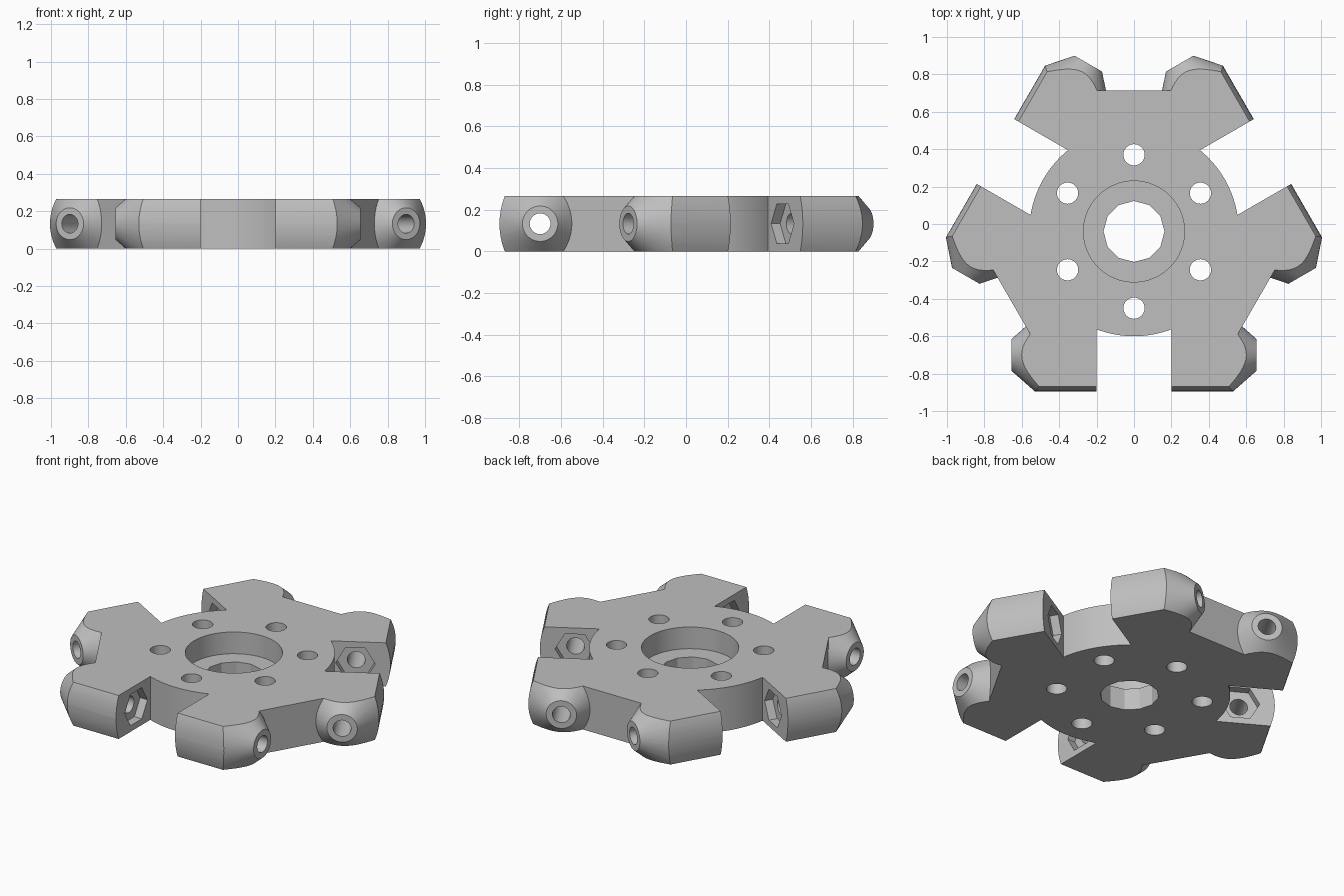
import bpy
import bmesh
from math import cos, sin, pi, radians
from mathutils import Matrix

if "Cube" in bpy.data.objects:
    bpy.data.objects.remove(bpy.data.objects["Cube"], do_unlink=True)

HEIGHT = 0.266
MID = HEIGHT / 2
HUB = Matrix.Translation((0, -0.04, MID))    # centre of the wheel, half way up
AXLE = 0.66                                  # distance of roller axles from hub
SLOT_HALF = 0.2
LUG_END, LUG_RADIUS, LUG_SLOPE = 0.655, 0.085, 0.88


def ngon(count, radius, start=0.0):
    return [(radius * cos(start + 2 * pi * i / count),
             radius * sin(start + 2 * pi * i / count)) for i in range(count)]


def finish(name, bm, matrix):
    bmesh.ops.recalc_face_normals(bm, faces=bm.faces)
    mesh = bpy.data.meshes.new(name)
    bm.to_mesh(mesh)
    bm.free()
    mesh.transform(HUB @ matrix)
    obj = bpy.data.objects.new(name, mesh)
    bpy.context.collection.objects.link(obj)
    return obj


def prism(name, points, low, high, matrix=Matrix()):
    bm = bmesh.new()
    base = bm.faces.new([bm.verts.new((x, y, low)) for x, y in points])
    top = bmesh.ops.extrude_face_region(bm, geom=[base])["geom"]
    verts = [v for v in top if isinstance(v, bmesh.types.BMVert)]
    bmesh.ops.translate(bm, verts=verts, vec=(0, 0, high - low))
    return finish(name, bm, matrix)


def cone(name, radius1, radius2, low, high, matrix):
    bm = bmesh.new()
    bmesh.ops.create_cone(bm, cap_ends=True, segments=64, radius1=radius1,
                          radius2=radius2, depth=high - low,
                          matrix=Matrix.Translation((0, 0, (low + high) / 2)))
    return finish(name, bm, matrix)


def combine(target, tool, operation):
    mod = target.modifiers.new(operation.lower(), "BOOLEAN")
    mod.operation, mod.solver, mod.object = operation, "EXACT", tool
    bpy.context.view_layer.objects.active = target
    bpy.ops.object.modifier_apply(modifier=mod.name)
    bpy.data.objects.remove(tool, do_unlink=True)


def box(x0, x1, half):
    return [(x0, -half), (x1, -half), (x1, half), (x0, half)]


# Slot directions: local x points outward, local y runs along the axle
slots = [Matrix.Rotation(radians(a), 4, "Z") for a in (-90, 30, 150)]
sides = [Matrix.Rotation(radians(a), 4, "X") for a in (-90, 90)]
on_axle = Matrix.Translation((AXLE, 0, 0))

# Three-sided plate whose flat walls join neighbouring lugs
frame = prism("wheel_frame", ngon(3, 1.51, radians(30)), -0.4, 0.4)

# Conical lugs on both sides of each slot
for slot in slots:
    for side in sides:
        wide = LUG_RADIUS + (LUG_END - 0.15) * LUG_SLOPE
        combine(frame, cone("lug", wide, LUG_RADIUS, 0.15, LUG_END,
                            slot @ on_axle @ side), "UNION")

# Gently rounded outer faces of the lugs
arc = [(0.495 + 0.36 * cos(radians(a)), 0.36 * sin(radians(a)))
       for a in range(-50, 51, 5)]
rounded = [(-2, arc[0][1])] + arc + [(-2, arc[-1][1])]
for slot in slots:
    combine(frame, prism("outer_limit", rounded, -2, 2, slot @ sides[1]), "INTERSECT")

# Roller slots, with the round hub showing at their inner ends
for slot in slots:
    combine(frame, prism("slot", box(0.35, 2, SLOT_HALF), -1, 1, slot), "DIFFERENCE")
combine(frame, prism("hub", ngon(96, 0.56), -0.2, 0.2), "UNION")
combine(frame, prism("slab", box(-2, 2, 2), -MID, MID), "INTERSECT")

# Axle holes and hexagonal nut pockets
for slot in slots:
    combine(frame, prism("axle_hole", ngon(24, 0.05), -1, 1,
                         slot @ on_axle @ sides[0]), "DIFFERENCE")
    for side in sides:
        combine(frame, prism("nut_pocket", ngon(6, 0.11), 0.15, 0.25,
                             slot @ on_axle @ side), "DIFFERENCE")

# Centre bore, counterbore and ring of bolt holes
combine(frame, prism("bore", ngon(12, 0.163), -1, 1), "DIFFERENCE")
combine(frame, prism("counterbore", ngon(64, 0.27), 0, 1), "DIFFERENCE")
for i in range(6):
    place = Matrix.Rotation(radians(30 + 60 * i), 4, "Z") @ Matrix.Translation((0.41, 0, 0))
    combine(frame, prism("bolt_hole", ngon(24, 0.057), -1, 1, place), "DIFFERENCE")

# Single grey material
grey = bpy.data.materials.new("grey plastic")
grey.use_nodes = True
colour = (0.52, 0.52, 0.52, 1)
grey.diffuse_color = colour
grey.node_tree.nodes["Principled BSDF"].inputs["Base Color"].default_value = colour
frame.data.materials.clear()
frame.data.materials.append(grey)
for face in frame.data.polygons:
    face.material_index = 0

bpy.ops.object.select_all(action="DESELECT")
frame.select_set(True)
bpy.context.view_layer.objects.active = frame
bpy.ops.object.shade_smooth_by_angle(angle=radians(20))
